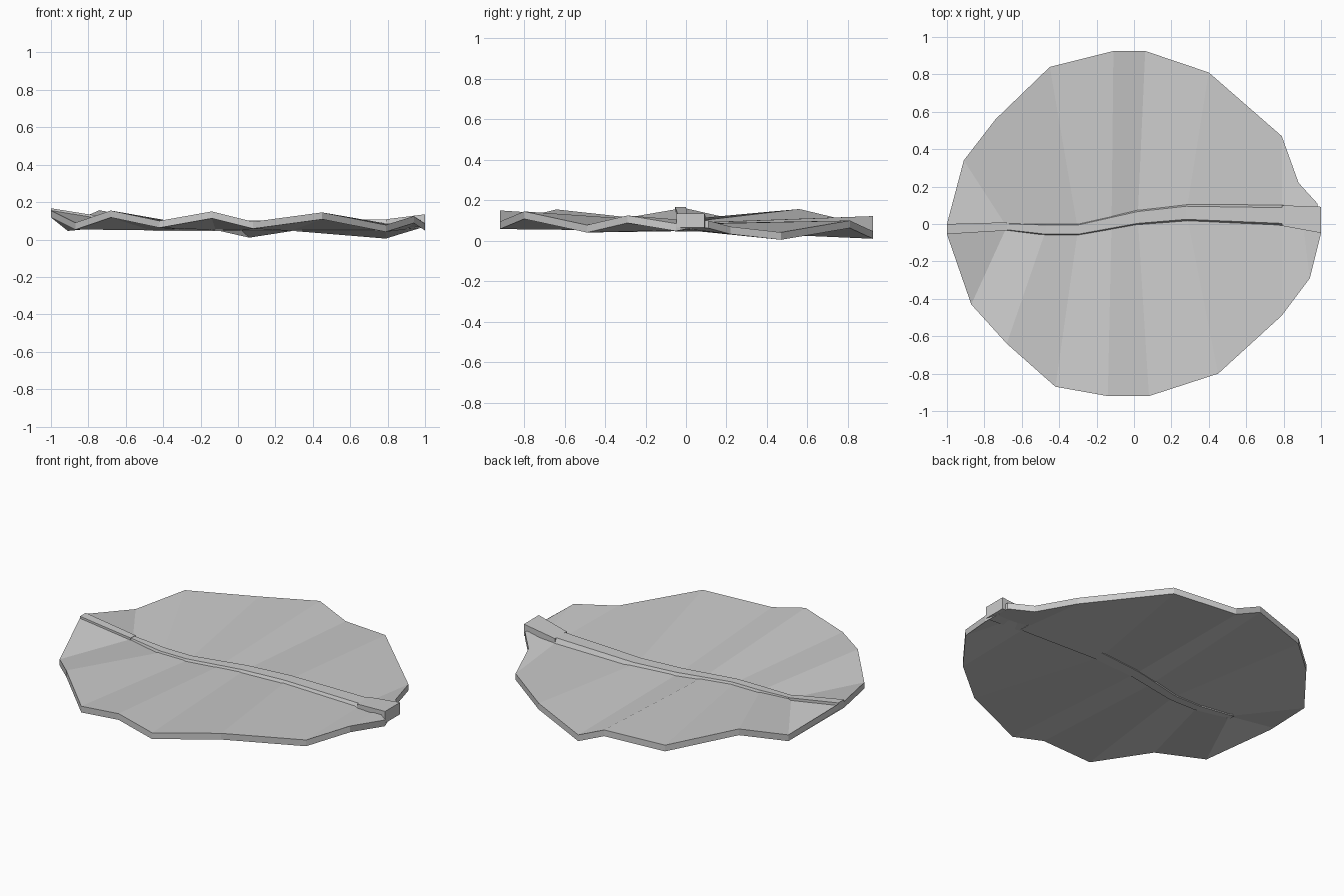
import bpy, bmesh

if "Cube" in bpy.data.objects:
    bpy.data.objects.remove(bpy.data.objects["Cube"])

T = 0.037  # blade thickness

# Midline of the leaf: x, y, z of the blade's top surface
MID = [(-1, -.025, .155), (-.68, -.015, .105), (-.47, -.03, .088), (-.3, -.03, .088),
       (-.12, 0, .088), (.02, .035, .086), (.28, .06, .084), (.79, .05, .086),
       (.9, .035, .092), (.98, .025, .10)]

# Wavy rims, one point per midline station (top surface)
BACK = [(-1, 0, .16), (-.91, .34, .083), (-.74, .56, .157), (-.45, .84, .09),
        (-.11, .925, .122), (.06, .925, .047), (.40, .81, .10), (.79, .47, .042),
        (.88, .22, .07), (.98, .11, .10)]
FRONT = [(-1, -.055, .155), (-.87, -.43, .09), (-.68, -.64, .155), (-.42, -.87, .10),
         (-.14, -.92, .15), (.08, -.92, .095), (.45, -.80, .145), (.79, -.49, .078),
         (.94, -.29, .125), (1, -.05, .085)]


def make_object(name, bm):
    bmesh.ops.remove_doubles(bm, verts=bm.verts, dist=1e-4)
    bmesh.ops.recalc_face_normals(bm, faces=bm.faces)
    me = bpy.data.meshes.new(name)
    bm.to_mesh(me)
    bm.free()
    ob = bpy.data.objects.new(name, me)
    bpy.context.collection.objects.link(ob)
    return ob


# Pleated blade: top and bottom sheets joined by a vertical rim wall
bm = bmesh.new()
rows = [[[bm.verts.new((x, y, z - d)) for x, y, z in row] for row in (FRONT, MID, BACK)]
        for d in (0, T)]
n = len(MID)
for sheet in rows:
    for a, b in ((sheet[0], sheet[1]), (sheet[1], sheet[2])):
        for i in range(n - 1):
            bm.faces.new((a[i], a[i + 1], b[i + 1], b[i]))
top, bot = rows
ring = [(r, i) for r, i in [(0, k) for k in range(n)] + [(1, n - 1)]
        + [(2, k) for k in reversed(range(n))] + [(1, 0)]]
for (r, i), (s, j) in zip(ring, ring[1:] + ring[:1]):
    bm.faces.new((top[r][i], top[s][j], bot[s][j], bot[r][i]))
make_object("leaf_blade", bm)


# Sections are x, y centre, half width, bottom z, top z; bevel narrows the top
def make_rib(name, sections, bevel):
    bm = bmesh.new()
    loops = []
    for x, y, w, z0, z1 in sections:
        zm = z0 + (z1 - z0) * .45
        t = w * (1 - bevel)
        loops.append([bm.verts.new((x, y + dy, z)) for dy, z in
                      ((-t, z0), (t, z0), (w, zm), (t, z1), (-t, z1), (-w, zm))])
    for a, b in zip(loops, loops[1:]):
        for k in range(6):
            m = (k + 1) % 6
            bm.faces.new((a[k], a[m], b[m], b[k]))
    bm.faces.new(loops[0][::-1])
    bm.faces.new(loops[-1])
    make_object(name, bm)


# Raised midrib following the blade
make_rib("midrib", [(-.70, -.013, .022, .066, .115), (-.47, -.03, .035, .047, .102),
                    (-.3, -.03, .035, .046, .102), (.02, .035, .045, .046, .102),
                    (.28, .06, .05, .045, .102), (.80, .045, .06, .046, .108)], .3)

# Upturned pointed tip and square stem stub
make_rib("leaf_tip", [(-1, -.027, .027, .137, .167), (-.68, -.013, .022, .066, .116)], 0)
make_rib("stem_stub", [(.79, .045, .055, .047, .108), (1, .022, .07, .065, .135)], 0)
